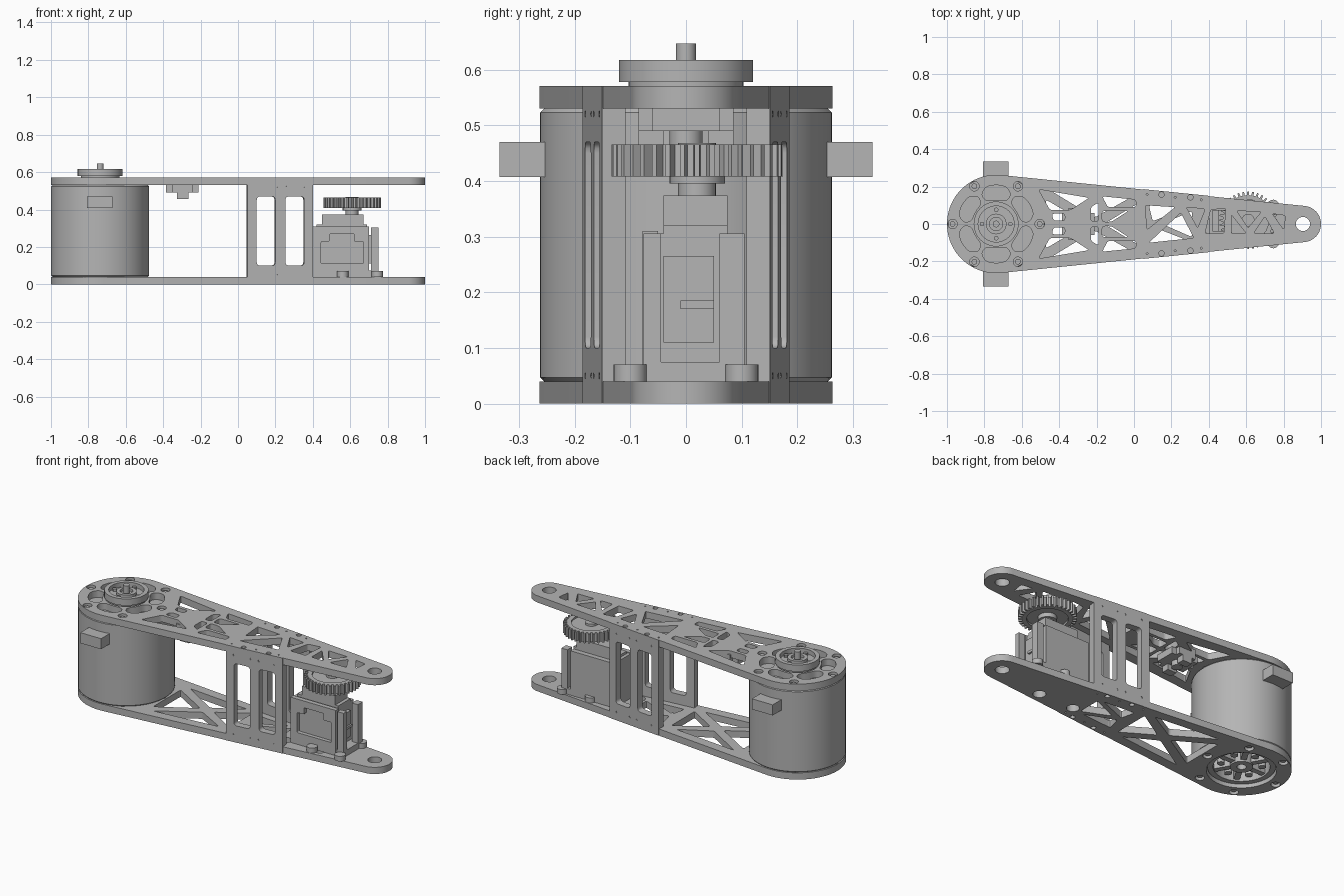
import bpy, bmesh
from math import sin, cos, pi, radians, asin
from mathutils import Vector, Matrix

cube = bpy.data.objects.get("Cube")
if cube:
    bpy.data.objects.remove(cube, do_unlink=True)

grey = bpy.data.materials.new("plain_grey")
grey.use_nodes = True
COLOUR = (0.46, 0.46, 0.46, 1)
grey.diffuse_color = COLOUR
grey.node_tree.nodes["Principled BSDF"].inputs["Base Color"].default_value = COLOUR

PARTS = []
MX, TX = -0.737, 0.903          # motor axis and tip axis
R1, R2 = 0.263, 0.097           # end radii of the arm
SLOPE = asin((R1 - R2) / (TX - MX))
T, TOP = 0.04, 0.53             # plate thickness, underside of the top plate


def finish(name, bm):
    bmesh.ops.remove_doubles(bm, verts=bm.verts, dist=1e-5)
    bmesh.ops.recalc_face_normals(bm, faces=bm.faces)
    mesh = bpy.data.meshes.new(name)
    bm.to_mesh(mesh)
    bm.free()
    mesh.materials.append(grey)
    ob = bpy.data.objects.new(name, mesh)
    bpy.context.collection.objects.link(ob)
    PARTS.append(ob)
    return ob


def circle(x, y, r, n=24):
    return [(x + r * cos(2 * pi * i / n), y + r * sin(2 * pi * i / n)) for i in range(n)]


def rounded(points, r=0.014, n=4):
    """Polygon with softened corners."""
    out = []
    pts = [Vector(p) for p in points]
    for i, p in enumerate(pts):
        a, b = pts[i - 1] - p, pts[(i + 1) % len(pts)] - p
        a = p + a.normalized() * min(r, a.length * 0.4)
        b = p + b.normalized() * min(r, b.length * 0.4)
        for k in range(n + 1):
            t = k / n
            out.append(tuple(a * (1 - t) ** 2 + p * 2 * t * (1 - t) + b * t * t))
    return out


def rect(x0, x1, y0, y1):
    return [(x0, y0), (x1, y0), (x1, y1), (x0, y1)]


def flip(points):
    return [(x, -y) for x, y in points]


def plate(name, outline, holes, z0, z1, matrix=Matrix()):
    """Flat sheet with cut-outs, filled from a 2D curve."""
    curve = bpy.data.curves.new(name + "_outline", 'CURVE')
    curve.dimensions, curve.fill_mode = '2D', 'BOTH'
    curve.extrude = (z1 - z0) / 2
    for loop in [outline] + holes:
        spline = curve.splines.new('POLY')
        spline.points.add(len(loop) - 1)
        for point, (x, y) in zip(spline.points, loop):
            point.co = (x, y, 0, 1)
        spline.use_cyclic_u = True
    helper = bpy.data.objects.new(name + "_helper", curve)
    bpy.context.collection.objects.link(helper)
    graph = bpy.context.evaluated_depsgraph_get()
    mesh = bpy.data.meshes.new_from_object(helper.evaluated_get(graph))
    bm = bmesh.new()
    bm.from_mesh(mesh)
    bm.transform(matrix @ Matrix.Translation((0, 0, (z0 + z1) / 2)))
    bpy.data.objects.remove(helper, do_unlink=True)
    bpy.data.curves.remove(curve)
    bpy.data.meshes.remove(mesh)
    return finish(name, bm)


def box(name, x0, x1, y0, y1, z0, z1):
    bm = bmesh.new()
    bmesh.ops.create_cube(bm, size=1)
    bm.transform(Matrix.Translation(((x0 + x1) / 2, (y0 + y1) / 2, (z0 + z1) / 2))
                 @ Matrix.Diagonal((x1 - x0, y1 - y0, z1 - z0, 1)))
    return finish(name, bm)


def lathe(name, x, y, profile, n=48):
    """Turned part from (radius, height) points."""
    bm = bmesh.new()
    vs = [bm.verts.new((r, 0, z)) for r, z in profile]
    es = [bm.edges.new(pair) for pair in zip(vs, vs[1:])]
    bmesh.ops.spin(bm, geom=vs + es, axis=(0, 0, 1), cent=(0, 0, 0),
                   angle=2 * pi, steps=n, use_merge=True)
    bm.transform(Matrix.Translation((x, y, 0)))
    return finish(name, bm)


def rod(name, x, y, r, z0, z1, n=24):
    return lathe(name, x, y, [(0, z0), (r, z0), (r, z1), (0, z1)], n)


def polar(r, deg):
    return (MX + r * cos(radians(deg)), r * sin(radians(deg)))


# Arm outline: two end arcs joined by tangents
up = pi / 2 - SLOPE
arm = [(MX + R1 * cos(a), R1 * sin(a)) for a in
       [up + (2 * pi - 2 * up) * i / 48 for i in range(49)]]
arm += [(TX + R2 * cos(a), R2 * sin(a)) for a in
        [-up + 2 * up * i / 24 for i in range(25)]]
bolts = [polar(0.233, 60 * k) for k in range(6)]
common = [circle(x, y, 0.025) for x, y in bolts] + [circle(TX, 0, 0.038)]
for x in (0.147, 0.302):
    for s in (1, -1):
        common.append(circle(x, s * (0.172 - 0.1 * x), 0.014, 16))
for x in (0.07, 0.22, 0.36):
    for s in (1, -1):
        common.append(circle(x, s * (0.165 - 0.1 * x), 0.005, 8))

# Top plate: slots round the motor, then trussed openings
top_holes = common + [circle(MX, 0, 0.115, 48)]
for k in range(6):
    a = 30 + 60 * k
    bean = [polar(0.135, a - 24), polar(0.175, a - 27), polar(0.207, a - 16), polar(0.21, a),
            polar(0.207, a + 16), polar(0.175, a + 27), polar(0.135, a + 24), polar(0.13, a)]
    top_holes.append(rounded(bean, 0.03))
paired = [
    [(-0.51, 0.185), (-0.24, 0.14), (-0.34, 0.075), (-0.45, 0.075)],
    [(-0.44, 0.055), (-0.37, 0.055), (-0.37, 0.018), (-0.43, 0.018)],
    [(-0.23, 0.015), (-0.19, 0.015), (-0.19, 0.115), (-0.23, 0.09)],
    [(-0.17, 0.148), (0.01, 0.13), (0.01, 0.09), (-0.14, 0.09)],
    [(-0.17, 0.07), (-0.03, 0.07), (-0.12, 0.012), (-0.17, 0.012)],
]
for p in paired:
    top_holes += [rounded(p), rounded(flip(p))]
for p in ([(0.06, 0.1), (0.22, 0.09), (0.07, -0.03)],
          [(0.08, -0.1), (0.32, -0.075), (0.25, 0.06)],
          [(0.28, 0.09), (0.38, 0.08), (0.34, -0.02)],
          [(0.38, -0.05), (0.48, -0.05), (0.49, 0.085), (0.41, 0.075)],
          [(0.52, -0.05), (0.60, -0.05), (0.52, 0.05)],
          [(0.55, 0.07), (0.68, 0.065), (0.61, -0.02)],
          [(0.64, -0.05), (0.75, -0.05), (0.70, 0.04)],
          [(0.74, 0.055), (0.81, 0.045), (0.80, -0.03)]):
    top_holes.append(rounded(p, 0.01))
plate("top_plate", arm, top_holes, TOP, TOP + T)

# Bottom plate: large motor opening, crossed braces, mounting holes
low_holes = common + [circle(MX, 0, 0.185, 48), circle(0.59, -0.07, 0.035), circle(0.36, -0.07, 0.035)]
for p in ([(-0.44, 0.175), (-0.03, 0.135), (-0.21, 0.035)],
          [(0.08, 0.1), (0.28, 0.085), (0.1, 0.015)]):
    low_holes += [rounded(p), rounded(flip(p))]
low_holes += [rounded([(-0.47, 0.13), (-0.47, -0.13), (-0.25, 0)]),
              rounded([(0.02, 0.11), (0.02, -0.11), (-0.16, 0)]),
              rounded([(0.15, 0), (0.31, 0.07), (0.31, -0.07)])]
plate("bottom_plate", arm, low_holes, 0, T)

# Side plates joining the two arms, following the taper
windows = [rounded(rect(u, u + 0.1, 0.1, 0.47), 0.02) for u in (0.05, 0.205)]
dots = [circle(u, z, 0.006, 8) for u in (0.05, 0.155, 0.205, 0.3) for z in (0.05, 0.52)]
length = 0.35 / cos(SLOPE)
for s, side in ((1, "back"), (-1, "front")):
    along = Vector((cos(SLOPE), -s * sin(SLOPE), 0))
    out = Vector((sin(SLOPE), s * cos(SLOPE), 0))
    m = Matrix((along, (0, 0, 1), out)).transposed().to_4x4()
    y = (R1 - sin(SLOPE) * (0.05 - MX)) / cos(SLOPE)
    m = Matrix.Translation((0.05, s * y, 0)) @ m
    plate(side + "_side_plate", rect(0, length, T, TOP), windows, -T, -0.001, m)
    plate(side + "_side_skin", rect(0, length, 0, TOP + T), windows + dots, -0.001, 0.002, m)

# Motor can, open underneath with a spoked hub
lathe("motor_can", MX, 0, [(0, 0.10), (0.18, 0.10), (0.18, T), (0.255, T), (0.262, 0.047),
                           (0.262, 0.523), (0.255, TOP), (0, TOP)], 72)
lathe("motor_base_hub", MX, 0, [(0.025, 0.1), (0.025, 0.02), (0.06, 0.02), (0.06, 0.1)])
lathe("motor_base_ring", MX, 0, [(0.15, 0.1), (0.15, 0.02), (0.18, 0.02), (0.18, 0.1)])
for k in range(6):
    spoke = box("motor_spoke", 0.055, 0.155, -0.016, 0.016, 0.03, 0.1)
    spoke.data.transform(Matrix.Translation((MX, 0, 0)) @ Matrix.Rotation(k * pi / 3, 4, 'Z'))
    x, y = polar(0.11, 60 * k + 30)
    rod("base_screw", x, y, 0.02, 0.03, 0.1, 16)
    rod("plate_bolt", *bolts[k], 0.015, TOP, TOP + 0.03, 16)
    rod("lower_bolt", *bolts[k], 0.015, 0.01, T, 16)
for s in (1, -1):
    box("motor_connector", -0.807, -0.67, min(s * 0.24, s * 0.335), max(s * 0.24, s * 0.335), 0.407, 0.47)

# Output flange and shaft
lathe("output_flange", MX, 0, [(0, TOP), (0.103, TOP), (0.103, 0.578), (0.12, 0.578), (0.12, 0.617),
                               (0.096, 0.617), (0.096, 0.59), (0.055, 0.59), (0.055, 0.61),
                               (0.035, 0.61), (0.035, 0.595), (0, 0.595)])
rod("output_shaft", MX, 0, 0.018, 0.59, 0.647)
for k in range(4):
    rod("flange_screw", *polar(0.076, 90 * k), 0.012, 0.585, 0.605, 12)

# Bracket hanging under the top plate
for s in (1, -1):
    lo, hi = sorted((s * 0.04, s * 0.085))
    box("hanger_cheek", -0.35, -0.24, lo, hi, 0.49, TOP + 0.02)
    box("hanger_foot", -0.325, -0.265, lo, hi, 0.455, 0.49)
box("hanger_bridge", -0.385, -0.21, -0.06, 0.06, 0.49, TOP)
rod("hanger_pin", -0.295, 0, 0.03, 0.46, 0.49)

# Drive unit: body with framed front recess, rear posts, feet
box("drive_body", 0.40, 0.69, -0.055, 0.105, T, 0.305)
upright = Matrix.Rotation(pi / 2, 4, 'X')
panel = rounded([(0.445, 0.11), (0.67, 0.11), (0.67, 0.23), (0.62, 0.23), (0.62, 0.27),
                 (0.49, 0.27), (0.49, 0.23), (0.445, 0.23)], 0.006)
plate("drive_front_frame", rect(0.40, 0.70, T, 0.31), [panel], 0.05, 0.078, upright)
box("drive_rear_block", 0.69, 0.71, -0.04, 0.05, 0.11, 0.265)
box("drive_rear_tab", 0.71, 0.72, -0.01, 0.05, 0.17, 0.185)
for y0, y1 in ((-0.076, -0.045), (0.06, 0.105)):
    box("rear_post", 0.71, 0.75, y0, y1, T, 0.305)
box("rear_post_sill", 0.69, 0.75, -0.076, 0.105, T, 0.075)
for x in (0.56, 0.745):
    for y in (-0.1, 0.1):
        rod("mount_foot", x, y, 0.03, T, 0.07)
box("gearbox_step", 0.42, 0.69, -0.04, 0.075, 0.30, 0.32)
box("gearbox", 0.45, 0.67, -0.04, 0.075, 0.32, 0.374)

# Spur gear on its hub
GX, GY, TEETH = 0.61, 0.02, 36
teeth = []
for i in range(TEETH):
    for f, r in ((-0.27, 0.134), (-0.16, 0.154), (0.16, 0.154), (0.27, 0.134)):
        a = 2 * pi * (i + f) / TEETH
        teeth.append((GX + r * cos(a), GY + r * sin(a)))
plate("spur_gear", teeth, [circle(GX, GY, 0.11, 36)], 0.408, 0.465)
rod("gear_web", GX, GY, 0.112, 0.42, 0.455, 36)
rod("gear_hub", GX, GY, 0.034, 0.374, 0.468)
rod("gear_collar", GX, GY, 0.05, 0.395, 0.42)

# Smooth round faces, keep edges crisp
bpy.ops.object.select_all(action='DESELECT')
for ob in PARTS:
    ob.select_set(True)
bpy.context.view_layer.objects.active = PARTS[0]
bpy.ops.object.shade_smooth_by_angle(angle=radians(30))
